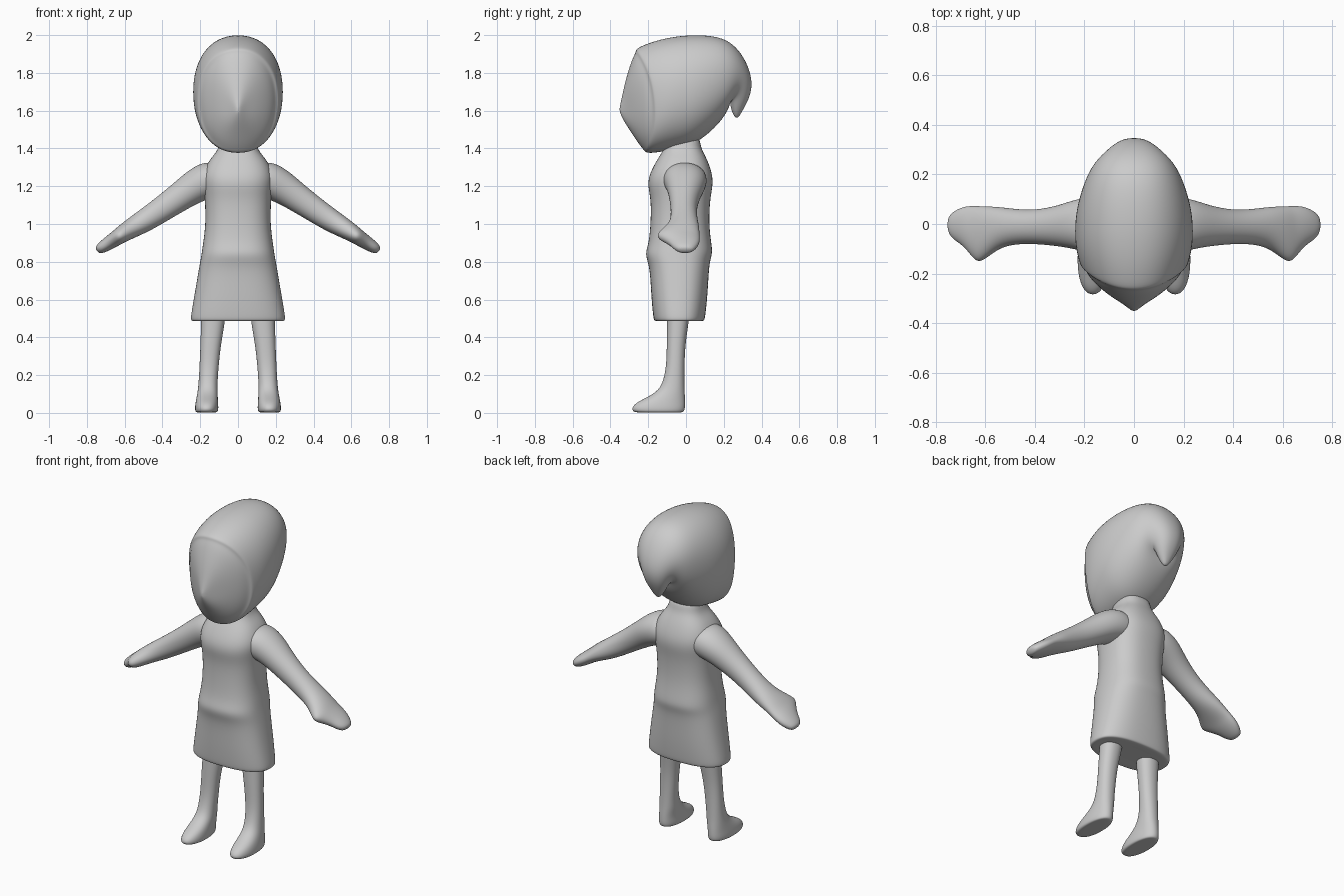
import bpy, bmesh
from math import cos, sin, pi
from mathutils import Vector as V


def spow(t, power):
    return (abs(t) ** (2 / power)) * (1 if t >= 0 else -1)


def loft(name, rings, n=24, power=2.2, mirror=False):
    """Skin rings of (centre, half axis u, half axis v, bow) and smooth the result."""
    bm = bmesh.new()
    loops = []
    for c, u, v, bow in rings:
        loop = []
        for i in range(n):
            a, b = spow(cos(2 * pi * i / n), power), spow(sin(2 * pi * i / n), power)
            loop.append(bm.verts.new(c + u * a + v * b + V((0, bow * a * a, 0))))
        loops.append(loop)
    for p, q in zip(loops, loops[1:]):
        for i in range(n):
            j = (i + 1) % n
            bm.faces.new((p[i], p[j], q[j], q[i]))
    bm.faces.new(loops[0])
    bm.faces.new(loops[-1])
    bmesh.ops.recalc_face_normals(bm, faces=bm.faces)
    for f in bm.faces:
        f.smooth = True
    me = bpy.data.meshes.new(name)
    bm.to_mesh(me)
    bm.free()
    ob = bpy.data.objects.new(name, me)
    bpy.context.collection.objects.link(ob)
    if mirror:
        ob.modifiers.new("mirror", 'MIRROR')
    sub = ob.modifiers.new("smooth", 'SUBSURF')
    sub.levels = sub.render_levels = 2
    return ob


def upright(z, x, hw, y0, y1):
    """Horizontal ring at height z, spanning y0..y1."""
    return V((x, (y0 + y1) / 2, z)), V((hw, 0, 0)), V((0, (y1 - y0) / 2, 0)), 0


def facing(yb, zb, yt, zt, hw, bow=0):
    """Ring across the head from a bottom point to a top point."""
    b, t = V((0, yb, zb)), V((0, yt, zt))
    return (b + t) / 2, V((hw, 0, 0)), (t - b) / 2, bow


# head: face, hair rim, skull, then the hanging tuft at the back
loft("head_and_hair", [facing(*r) for r in [
    (-.352, 1.595, -.352, 1.615, .008),
    (-.333, 1.55, -.338, 1.68, .045, .015),
    (-.295, 1.49, -.317, 1.78, .115, .03),
    (-.25, 1.42, -.285, 1.88, .18, .05),
    (-.222, 1.385, -.268, 1.91, .2, .07),
    (-.215, 1.378, -.268, 1.925, .214, .072),
    (-.195, 1.372, -.25, 1.94, .221, .068),
    (-.14, 1.378, -.16, 1.975, .234, .04),
    (-.05, 1.395, -.05, 1.997, .241),
    (.03, 1.415, .04, 2.003, .238),
    (.1, 1.46, .13, 2.0, .22),
    (.165, 1.52, .215, 1.98, .193),
    (.215, 1.585, .28, 1.925, .16),
    (.235, 1.64, .33, 1.84, .115),
    (.232, 1.645, .353, 1.75, .085),
    (.238, 1.61, .34, 1.675, .06),
    (.25, 1.578, .305, 1.61, .033),
    (.265, 1.56, .28, 1.565, .01)]])

# neck, bodice and flared skirt
loft("dress", [upright(z, 0, hw, y0, y1) for z, hw, y0, y1 in [
    (1.48, .09, -.11, .07),
    (1.41, .1, -.115, .078),
    (1.375, .12, -.13, .095),
    (1.33, .16, -.16, .118),
    (1.26, .19, -.197, .142),
    (1.2, .185, -.204, .143),
    (1.13, .176, -.186, .128),
    (1.0, .172, -.188, .122),
    (.9, .186, -.198, .135),
    (.85, .193, -.216, .142),
    (.81, .2, -.208, .13),
    (.76, .209, -.192, .122),
    (.62, .233, -.185, .115),
    (.51, .252, -.175, .103),
    (.488, .251, -.17, .098),
    (.485, .235, -.155, .083),
    (.487, .12, -.09, .03)]], power=2.5)

# arms with mitten hands, the thumb being the forward bulge
slope = V((.55, 0, .83))
loft("arms", [(V((x, (y0 + y1) / 2, z)), V((0, (y1 - y0) / 2, 0)), slope * h, 0)
              for x, z, h, y0, y1 in [
    (.06, 1.25, .09, -.1, .09),
    (.13, 1.24, .108, -.13, .115),
    (.22, 1.205, .09, -.105, .105),
    (.3, 1.15, .078, -.09, .075),
    (.4, 1.08, .068, -.08, .055),
    (.49, 1.02, .062, -.082, .062),
    (.55, .985, .055, -.1, .07),
    (.6, .955, .048, -.14, .072),
    (.63, .935, .043, -.158, .073),
    (.655, .918, .04, -.125, .074),
    (.69, .895, .036, -.085, .07),
    (.725, .872, .03, -.065, .052),
    (.748, .858, .018, -.035, .03)]], power=2.1, mirror=True)

# legs with feet pointing forward
loft("legs", [upright(*r) for r in [
    (.58, .128, .065, -.1, .025),
    (.48, .132, .064, -.1, .015),
    (.36, .145, .054, -.102, -.004),
    (.25, .153, .051, -.104, -.008),
    (.17, .158, .05, -.12, -.008),
    (.12, .16, .053, -.145, -.007),
    (.085, .163, .056, -.2, -.005),
    (.055, .165, .06, -.265, -.004),
    (.025, .166, .063, -.29, -.004),
    (.004, .166, .06, -.28, -.01),
    (.002, .166, .045, -.25, -.03)]], mirror=True)
